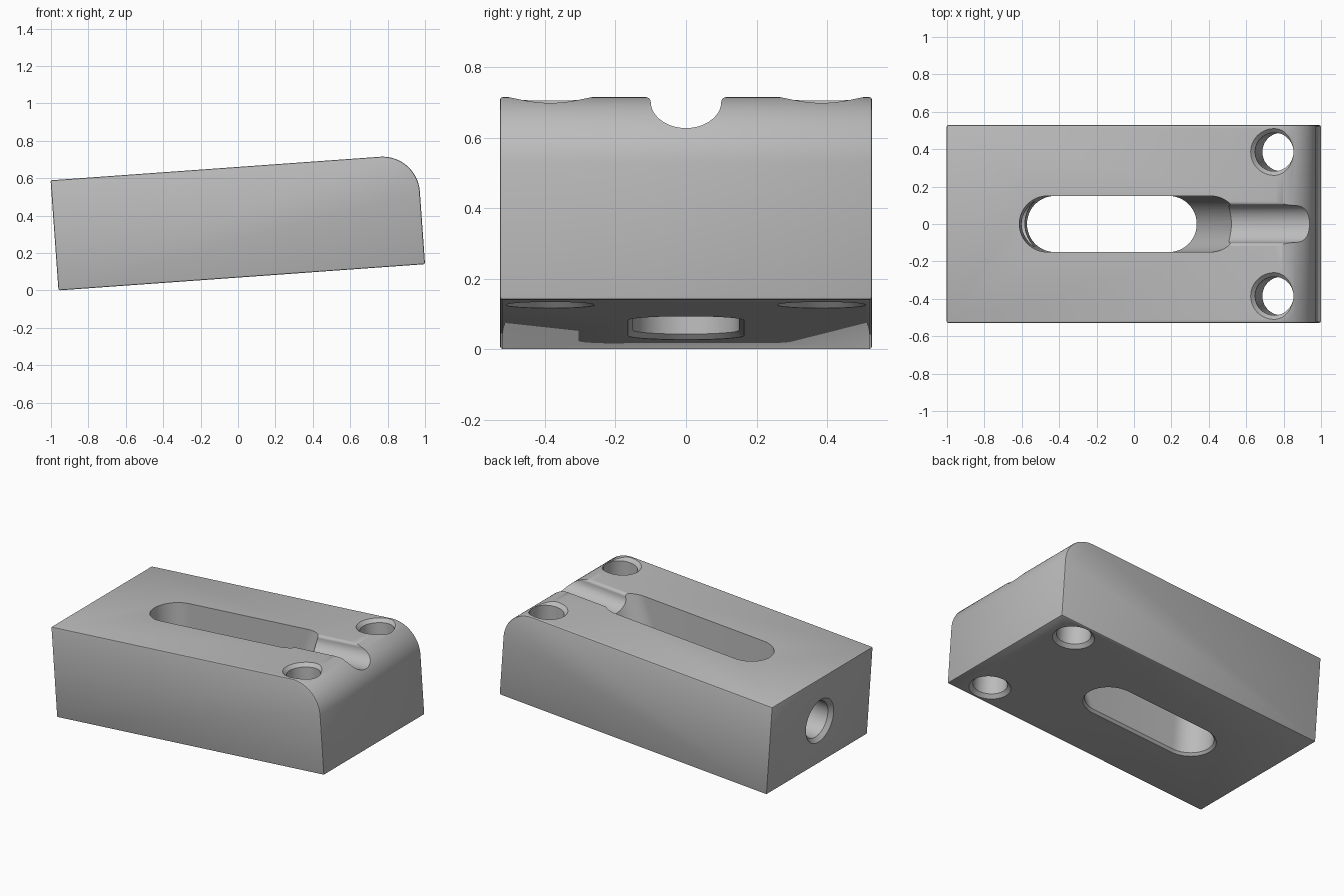
import bpy
import bmesh
from math import radians, sin, cos, pi

LENGTH, HALF_WIDTH, HEIGHT, ROUND = 1.965, 0.528, 0.59, 0.2
TILT = radians(4.09)

cube = bpy.data.objects.get("Cube")
if cube:
    bpy.data.objects.remove(cube)

grey = bpy.data.materials.new("plain grey")
grey.use_nodes = True
colour = (0.5, 0.5, 0.5, 1)
grey.diffuse_color = colour
grey.node_tree.nodes["Principled BSDF"].inputs["Base Color"].default_value = colour


def arc(cx, cy, r, start, end, steps=24):
    angles = [radians(start + (end - start) * i / steps) for i in range(steps + 1)]
    return [(cx + r * cos(a), cy + r * sin(a)) for a in angles]


def loft(name, rings):
    """Skin matching closed rings and cap both ends."""
    bm = bmesh.new()
    loops = [[bm.verts.new(p) for p in ring] for ring in rings]
    n = len(loops[0])
    for a, b in zip(loops, loops[1:]):
        for i in range(n):
            j = (i + 1) % n
            bm.faces.new((a[i], a[j], b[j], b[i]))
    bm.faces.new(loops[0])
    bm.faces.new(loops[-1])
    bmesh.ops.recalc_face_normals(bm, faces=bm.faces[:])
    mesh = bpy.data.meshes.new(name)
    bm.to_mesh(mesh)
    bm.free()
    mesh.materials.append(grey)
    obj = bpy.data.objects.new(name, mesh)
    bpy.context.collection.objects.link(obj)
    return obj


def apply_modifiers(obj):
    bpy.context.view_layer.update()
    graph = bpy.context.evaluated_depsgraph_get()
    obj.data = bpy.data.meshes.new_from_object(obj.evaluated_get(graph))
    obj.modifiers.clear()


def cut(target, cutter):
    cutter.hide_render = True
    mod = target.modifiers.new("cut", 'BOOLEAN')
    mod.operation, mod.solver, mod.object = 'DIFFERENCE', 'EXACT', cutter
    apply_modifiers(target)
    bpy.data.objects.remove(cutter)


def stadium(z, left, right, r):
    pts = arc(right, 0, r, -90, 90) + arc(left, 0, r, 90, 270)
    return [(x, y, z) for x, y in pts]


# Body: side profile with one rounded top corner, edges slightly softened
profile = [(0, 0), (LENGTH, 0)]
profile += arc(LENGTH - ROUND, HEIGHT - ROUND, ROUND, 0, 90)
profile += [(0, HEIGHT)]
body = loft("clamp_block", [[(x, y, z) for x, z in profile]
                            for y in (-HALF_WIDTH, HALF_WIDTH)])
bevel = body.modifiers.new("soft edges", 'BEVEL')
bevel.width, bevel.segments = 0.008, 2
bevel.limit_method, bevel.angle_limit = 'ANGLE', radians(40)
apply_modifiers(body)

# Long slot: upright back end, sloping front end, chamfered underside
slope = 0.273 / HEIGHT
heights = [(-0.02, 0.185), (0.015, 0.15), (HEIGHT + 0.1, 0.15)]
cut(body, loft("slot_cutter", [stadium(z, 0.54, 1.143 + slope * z, r)
                               for z, r in heights]))

# Cable groove: half-round floor with flared lips, leaving by the rounded edge
lip = 0.02
half = arc(0.1 + lip, HEIGHT - lip, lip, 90, 180, 8)
floor = arc(0, HEIGHT - lip, 0.1, 0, -180, 32)
floor = [(y, HEIGHT - lip + (z - HEIGHT + lip) * 0.8) for y, z in floor]
section = [(0.12, HEIGHT + 0.1)] + half + floor[1:-1]
section += [(-y, z) for y, z in reversed(half)] + [(-0.12, HEIGHT + 0.1)]
cut(body, loft("groove_cutter", [[(x, y, z) for y, z in section]
                                 for x in (1.3, LENGTH + 0.1)]))

# Two screw holes, chamfered at both ends
levels = [(-0.02, 0.145), (0.022, 0.103), (HEIGHT - 0.022, 0.103), (HEIGHT + 0.02, 0.145)]
for side in (-1, 1):
    rings = [[(x, y, z) for x, y in arc(1.755, side * 0.385, r, 0, 360, 48)[:-1]]
             for z, r in levels]
    cut(body, loft("screw_hole_cutter", rings))

# Round hole from the back end into the slot, chamfered at the mouth
levels = [(-0.02, 0.165), (0.025, 0.12), (0.54, 0.12)]
cut(body, loft("end_hole_cutter", [
    [(x, y, z) for y, z in arc(0, HEIGHT / 2, r, 0, 360, 48)[:-1]] for x, r in levels]))

# Tip the finished block up and shade it
body.location = (-0.96, 0, 0)
body.rotation_euler = (0, -TILT, 0)
bpy.ops.object.select_all(action='DESELECT')
body.select_set(True)
bpy.context.view_layer.objects.active = body
bpy.ops.object.shade_smooth_by_angle(angle=radians(30))
